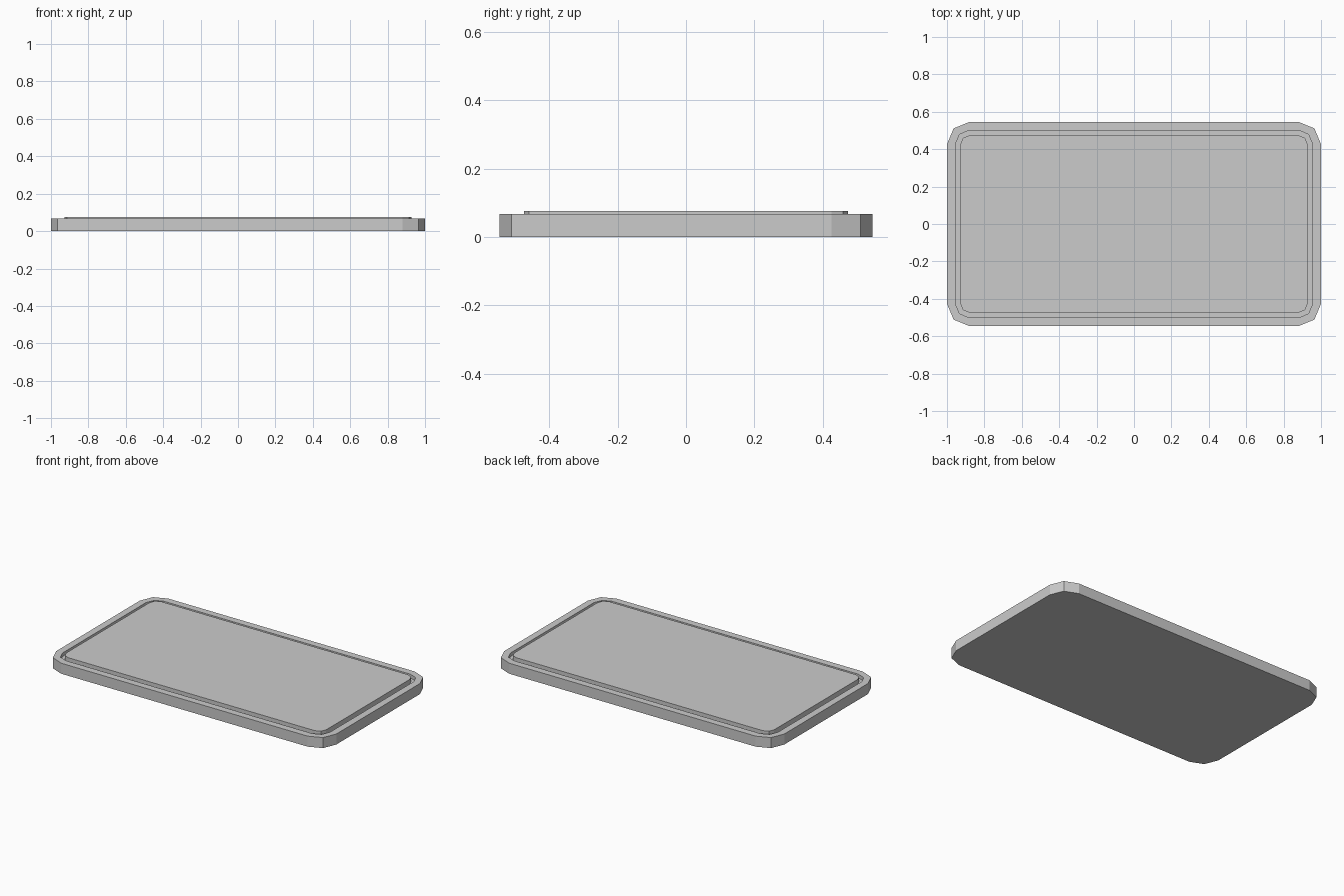
import bpy, bmesh, math

if "Cube" in bpy.data.objects:
    bpy.data.objects.remove(bpy.data.objects["Cube"])

HALF_X, HALF_Y, RADIUS, SEGMENTS = 1.0, 0.546, 0.12, 2


def rounded_ring(bm, inset, z):
    """Rounded rectangle of vertices, concentric corners."""
    r = RADIUS - inset
    cx, cy = HALF_X - RADIUS, HALF_Y - RADIUS
    ring = []
    for k, (sx, sy) in enumerate(((1, 1), (-1, 1), (-1, -1), (1, -1))):
        for i in range(SEGMENTS + 1):
            a = math.pi / 2 * (k + i / SEGMENTS)
            ring.append(bm.verts.new((sx * cx + r * math.cos(a),
                                      sy * cy + r * math.sin(a), z)))
    return ring


# Section from the base edge, over the rim, through the groove, to the panel
section = [(0.0, 0.0), (0.0, 0.068),
           (0.045, 0.068), (0.045, 0.045),
           (0.072, 0.045), (0.072, 0.076)]

bm = bmesh.new()
rings = [rounded_ring(bm, inset, z) for inset, z in section]
n = len(rings[0])
for low, high in zip(rings, rings[1:]):
    for i in range(n):
        j = (i + 1) % n
        bm.faces.new((low[i], low[j], high[j], high[i]))

# Flat underside and raised panel top
bm.faces.new(rings[0][::-1])
bm.faces.new(rings[-1])
bmesh.ops.recalc_face_normals(bm, faces=bm.faces)

mesh = bpy.data.meshes.new("grooved_slab")
bm.to_mesh(mesh)
bm.free()
bpy.context.collection.objects.link(bpy.data.objects.new("grooved_slab", mesh))
